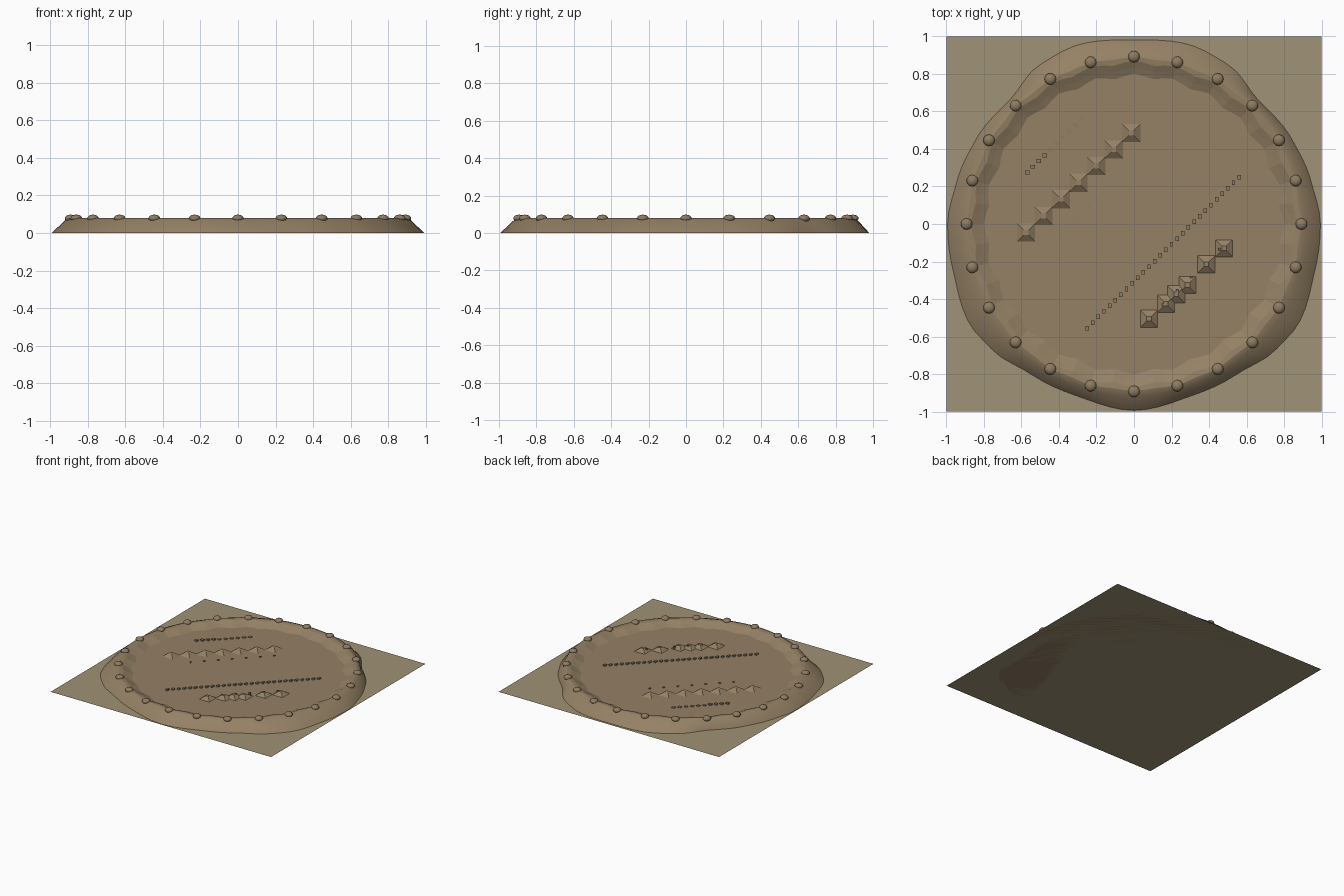
import bpy, bmesh, math
from mathutils import Matrix, Vector

if "Cube" in bpy.data.objects:
    bpy.data.objects.remove(bpy.data.objects["Cube"])

FLOOR = 0.045


def material(name, rgb):
    m = bpy.data.materials.new(name)
    m.diffuse_color = (*rgb, 1)
    m.use_nodes = True
    m.node_tree.nodes["Principled BSDF"].inputs["Base Color"].default_value = m.diffuse_color
    return m


SAND = material("sand", (0.35, 0.29, 0.18))
EARTH = material("earth", (0.30, 0.22, 0.13))
STONE = material("stone", (0.27, 0.20, 0.12))


def finish(name, bm, mat):
    mesh = bpy.data.meshes.new(name)
    bm.to_mesh(mesh)
    bm.free()
    mesh.materials.append(mat)
    ob = bpy.data.objects.new(name, mesh)
    bpy.context.collection.objects.link(ob)
    return ob


# Outer foot of the bank: (degrees from back, radius), mirrored left/right
OUTLINE = [(0, .98), (18, 1.0), (30.5, .986), (45, .935), (62, .955), (76, .97), (90, .993),
           (104, .995), (122, 1.025), (131, 1.01), (145.5, .97), (161, .965), (180, .993)]


def foot_radius(a):
    d = math.degrees(a) % 360
    d = min(d, 360 - d)
    for (a0, r0), (a1, r1) in zip(OUTLINE, OUTLINE[1:]):
        if d <= a1:
            t = (d - a0) / (a1 - a0)
            return r0 + (r1 - r0) * (t * t * (3 - 2 * t))
    return OUTLINE[-1][1]


# Flat square ground slab
bm = bmesh.new()
bmesh.ops.create_grid(bm, x_segments=1, y_segments=1, size=1)
finish("ground_square", bm, SAND)

# Round bank with scalloped inner slope and sunken floor
N = 96
bm = bmesh.new()


def ring(radius, z):
    verts = []
    for i in range(N):
        a = math.tau * i / N
        r = radius(a)
        verts.append(bm.verts.new((r * math.sin(a), r * math.cos(a), z)))
    return verts


def scallop(r, amp):
    return lambda a: r + amp * math.cos(24 * a)


rings = [ring(foot_radius, 0),
         ring(lambda a: 0.2 * foot_radius(a) + 0.8 * 0.90, 0.07),
         ring(scallop(.885, .004), 0.08),
         ring(scallop(.86, .010), 0.077),
         ring(scallop(.825, .010), 0.06),
         ring(scallop(.79, .012), FLOOR)]
for k, (lo, hi) in enumerate(zip(rings, rings[1:])):
    for i in range(N):
        j = (i + 1) % N
        f = bm.faces.new((lo[i], lo[j], hi[j], hi[i]))
        f.smooth = k < 2
bm.faces.new(rings[-1])
bm.faces.new(rings[0][::-1])
bmesh.ops.recalc_face_normals(bm, faces=bm.faces)
finish("earth_bank", bm, EARTH)

# Ring of boulders on the crest
bm = bmesh.new()
for i in range(24):
    a = math.tau * i / 24
    m = Matrix.Translation((.892 * math.sin(a), .892 * math.cos(a), .078))
    bmesh.ops.create_uvsphere(bm, u_segments=12, v_segments=8, radius=1,
                              matrix=m @ Matrix.Diagonal((.031, .031, .02, 1)))
for f in bm.faces:
    f.smooth = True
finish("crest_boulders", bm, STONE)


def line(start, end, count):
    a, b = Vector(start), Vector(end)
    return [a.lerp(b, i / (count - 1)) for i in range(count)]


def pyramids(name, points, size=.1):
    bm = bmesh.new()
    turn = Matrix.Rotation(math.pi / 4, 4, 'Z')
    for p in points:
        bmesh.ops.create_cone(bm, cap_ends=True, segments=4, radius1=size * .707,
                              radius2=size * .18, depth=.025,
                              matrix=Matrix.Translation((p.x, p.y, FLOOR + .0115)) @ turn)
    finish(name, bm, EARTH)


def blocks(name, points, sx, sy, h):
    bm = bmesh.new()
    for p in points:
        m = Matrix.Translation((p.x, p.y, FLOOR + h / 2 - .001))
        bmesh.ops.create_cube(bm, size=1, matrix=m @ Matrix.Diagonal((sx, sy, h, 1)))
    finish(name, bm, STONE)


# Two diagonal rows of pyramid mounds
pyramids("long_mound_row", line((-.575, -.045), (-.015, .485), 7))
pyramids("short_mound_row", [Vector(p) for p in
         ((.08, -.505), (.17, -.425), (.225, -.375), (.285, -.325), (.385, -.215), (.48, -.13))], .095)

# Diagonal rows of small stones and pegs
blocks("long_stone_row", line((-.25, -.555), (.56, .25), 28), .018, .024, .012)
blocks("short_stone_row", line((-.57, .275), (-.475, .365), 4), .024, .02, .012)
blocks("buried_stone_row", line((-.445, .395), (-.28, .56), 6), .024, .022, .006)
blocks("long_peg_row", line((-.39, -.06), (.055, .39), 7), .012, .012, .008)
blocks("short_peg_row", line((.155, -.43), (.455, -.135), 5), .012, .012, .028)
